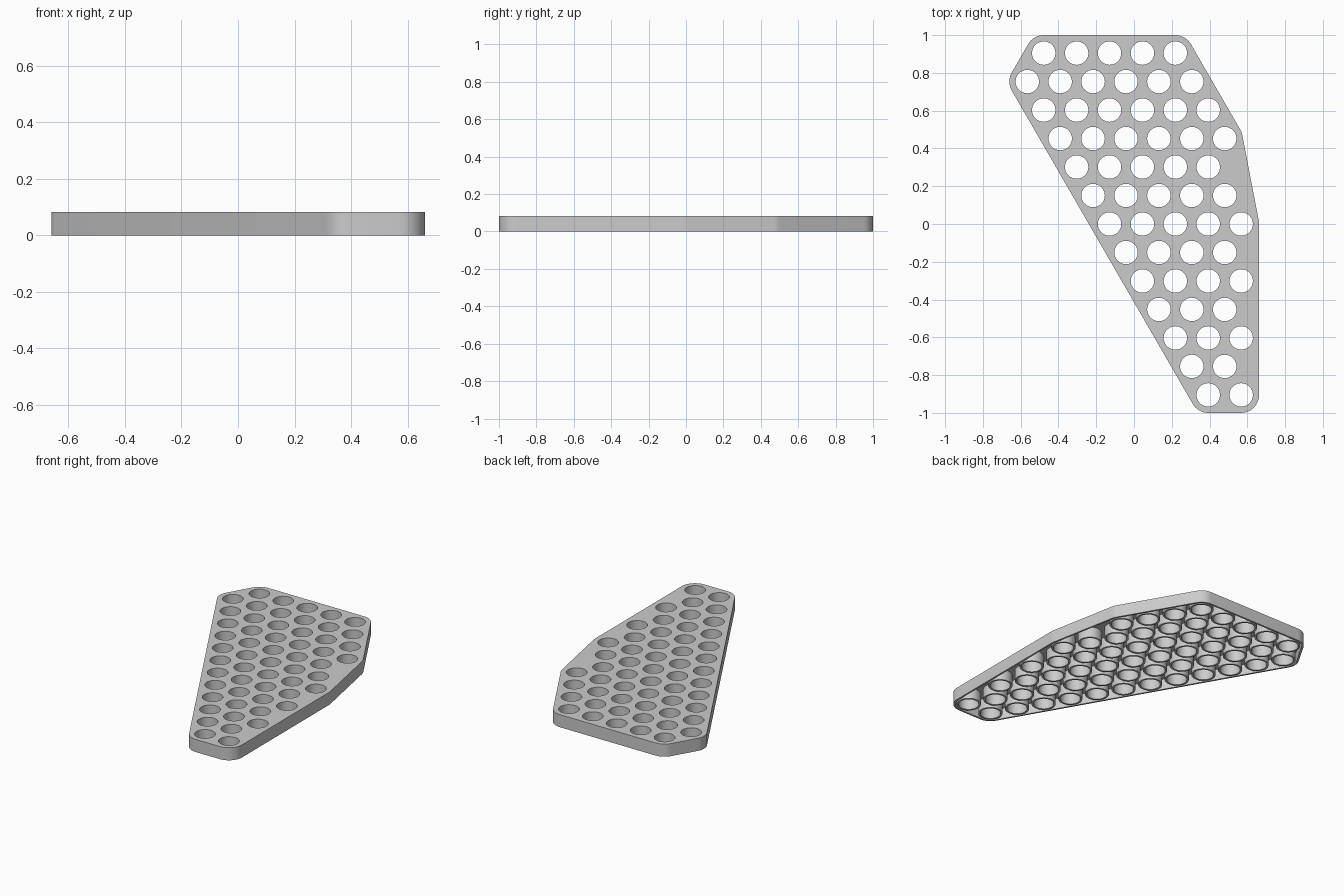
import bpy
import bmesh
from math import sin, cos, pi, tau, atan2

cube = bpy.data.objects.get("Cube")
if cube:
    bpy.data.objects.remove(cube, do_unlink=True)

HEIGHT = 0.083
SKIN = 0.012             # thickness of the top plate and the rim
HOLE_R, TUBE_R, EDGE_R = 0.062, 0.0745, 0.095
PITCH = 0.1742
ROW_STEP = 0.1508
UNDER = HEIGHT - SKIN
ROW_COUNTS = [5, 6, 6, 6, 5, 5, 5, 4, 4, 3, 3, 2, 2]


def hole_centre(row, k):
    x = -0.565 + PITCH / 2 * abs(row - 1) + PITCH * k
    return x, ROW_STEP * (6 - row)


def circle(centre, radius, steps=40):
    return [(centre[0] + radius * cos(tau * i / steps),
             centre[1] + radius * sin(tau * i / steps)) for i in range(steps)]


def rounded_outline(corners, radius, steps=8):
    """Convex outline lying a fixed distance outside the corner centres."""
    points = []
    n = len(corners)
    for i, (x, y) in enumerate(corners):
        px, py = corners[i - 1]
        nx, ny = corners[(i + 1) % n]
        start = atan2(y - py, x - px) - pi / 2
        turn = (atan2(ny - y, nx - x) - pi / 2 - start) % tau
        for s in range(steps + 1):
            a = start + turn * s / steps
            points.append((x + radius * cos(a), y + radius * sin(a)))
    return points


bm = bmesh.new()


def band(loop_a, za, loop_b, zb):
    """Strip of quads between two matching loops."""
    a = [bm.verts.new((x, y, za)) for x, y in loop_a]
    b = [bm.verts.new((x, y, zb)) for x, y in loop_b]
    for i in range(len(a)):
        bm.faces.new((a[i - 1], a[i], b[i], b[i - 1]))


def sheet(loops, z):
    """Flat sheet bounded by the first loop and pierced by the others."""
    edges = []
    for loop in loops:
        verts = [bm.verts.new((x, y, z)) for x, y in loop]
        edges += [bm.edges.new((verts[i - 1], verts[i])) for i in range(len(verts))]
    bmesh.ops.triangle_fill(bm, edges=edges, use_beauty=False,
                            use_dissolve=False, normal=(0, 0, 1))


# Outline and hole pattern
corners = [hole_centre(r, k) for r, k in
           [(12, 0), (12, 1), (6, 4), (3, 5), (0, 4), (0, 0), (1, 0)]]
outer = rounded_outline(corners, EDGE_R)
inner = rounded_outline(corners, EDGE_R - SKIN)
centres = [hole_centre(r, k) for r, n in enumerate(ROW_COUNTS) for k in range(n)]
holes = [circle(c, HOLE_R) for c in centres]
tubes = [circle(c, TUBE_R) for c in centres]

# Top plate
sheet([outer] + holes, HEIGHT)
sheet([inner] + tubes, UNDER)

# Rim
band(outer, 0, outer, HEIGHT)
band(inner, 0, inner, UNDER)
band(outer, 0, inner, 0)

# Tubes hanging under the holes
for hole, tube in zip(holes, tubes):
    band(hole, 0, hole, HEIGHT)
    band(tube, 0, tube, UNDER)
    band(hole, 0, tube, 0)

bmesh.ops.remove_doubles(bm, verts=bm.verts[:], dist=0.00001)
bmesh.ops.recalc_face_normals(bm, faces=bm.faces[:])

mesh = bpy.data.meshes.new("perforated_tray")
bm.to_mesh(mesh)
bm.free()
tray = bpy.data.objects.new("perforated_tray", mesh)
bpy.context.collection.objects.link(tray)

# Plain grey finish
grey = bpy.data.materials.new("light_grey")
grey.use_nodes = True
colour = (0.6, 0.6, 0.6, 1)
grey.diffuse_color = colour
for node in grey.node_tree.nodes:
    if node.type == 'BSDF_PRINCIPLED':
        node.inputs["Base Color"].default_value = colour
mesh.materials.append(grey)

bpy.ops.object.select_all(action='DESELECT')
tray.select_set(True)
bpy.context.view_layer.objects.active = tray
bpy.ops.object.shade_smooth_by_angle(angle=pi / 6)
